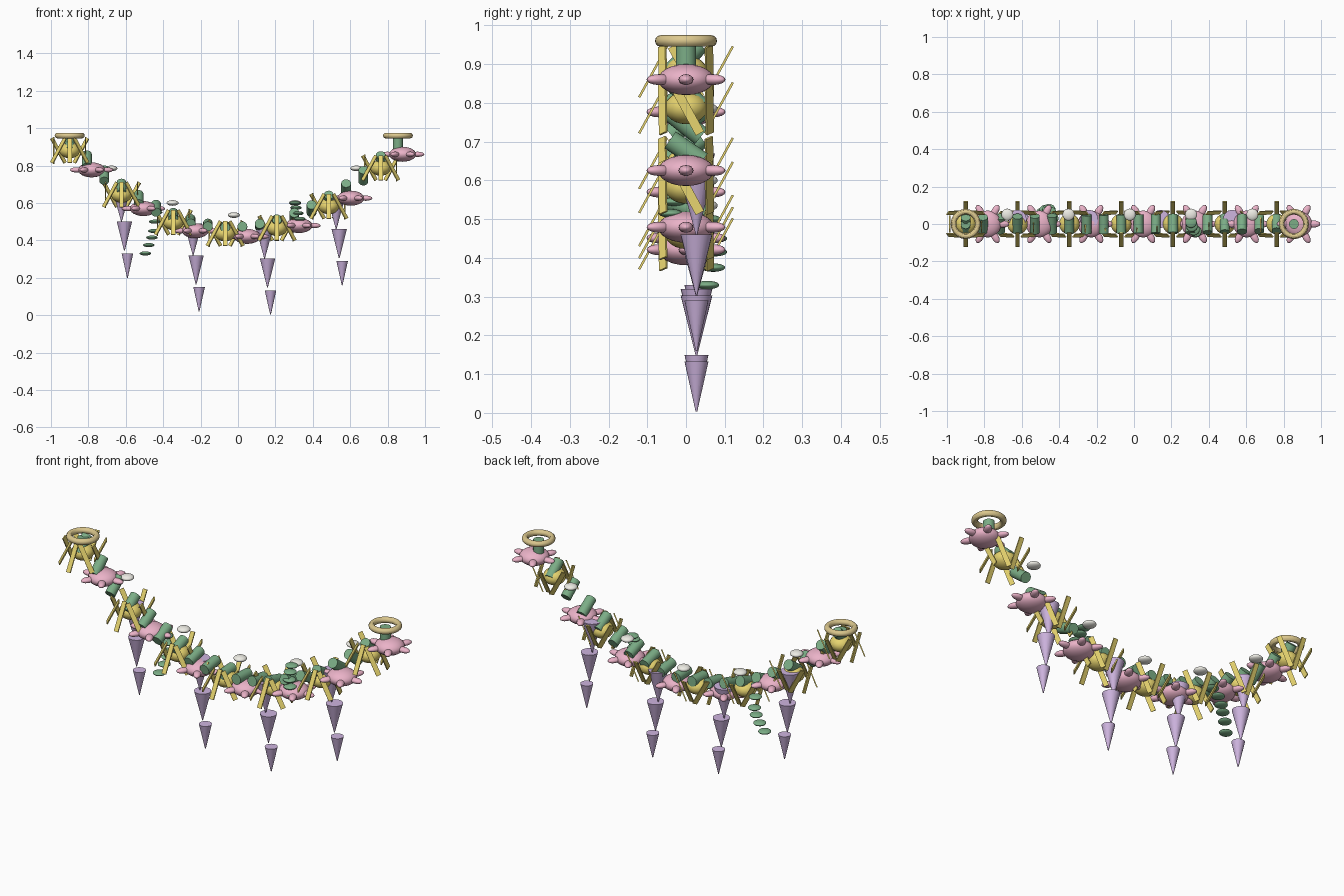
import bpy
from math import sin, cos, pi, atan
from mathutils import Euler

if "Cube" in bpy.data.objects:
    bpy.data.objects.remove(bpy.data.objects["Cube"])


def material(name, rgb):
    m = bpy.data.materials.new(name)
    m.diffuse_color = (*rgb, 1)
    m.use_nodes = True
    m.node_tree.nodes["Principled BSDF"].inputs["Base Color"].default_value = m.diffuse_color
    return m


YELLOW = material("yellow", (0.80, 0.66, 0.16))
PINK = material("pink", (0.83, 0.45, 0.58))
GREEN = material("green", (0.20, 0.42, 0.24))
PURPLE = material("purple", (0.62, 0.46, 0.74))
WHITE = material("white", (0.85, 0.84, 0.78))
GOLD = material("gold", (0.72, 0.58, 0.27))


def finish(name, mat, smooth=True):
    ob = bpy.context.object
    ob.name = name
    ob.data.materials.append(mat)
    if smooth:
        bpy.ops.object.shade_smooth_by_angle()
    return ob


def ellipsoid(name, loc, size, mat, yaw=0, seg=24):
    bpy.ops.mesh.primitive_uv_sphere_add(segments=seg, ring_count=seg // 2, location=loc, rotation=(0, 0, yaw))
    bpy.context.object.scale = size
    return finish(name, mat)


def cylinder(name, loc, radius, length, mat, rot=(0, 0, 0)):
    bpy.ops.mesh.primitive_cylinder_add(vertices=24, radius=radius, depth=length, location=loc, rotation=rot)
    return finish(name, mat)


def curve_z(x):
    return 0.435 + 0.575 * (x + 0.02) ** 2


def yellow_flower(x, z):
    ellipsoid("yellow_flower_core", (x, 0, z), (0.055, 0.055, 0.042), YELLOW)
    for i in range(8):
        a = i * pi / 4
        bpy.ops.mesh.primitive_cube_add(size=1, location=(x + 0.085 * cos(a), 0.085 * sin(a), z),
                                        rotation=(0.5 * cos(a), 0.5 * sin(a), a))
        bpy.context.object.scale = (0.006, 0.024, 0.15)
        finish("yellow_petal", YELLOW, False)


def pink_flower(x, z):
    ellipsoid("pink_flower_core", (x, 0, z), (0.072, 0.072, 0.04), PINK)
    for i in range(6):
        a = i * pi / 3
        ellipsoid("pink_petal", (x + 0.08 * cos(a), 0.08 * sin(a), z),
                  (0.036, 0.019, 0.014), PINK, a, 16)


# Flowers and vine pieces along the hanging curve
STEP = 1.755 / 19
for k in range(20):
    x = -0.90 + STEP * k
    z = curve_z(x)
    if k % 3 == 0:
        yellow_flower(x, z)
    elif k % 3 == 1:
        pink_flower(x + 0.025, z - 0.015)
    if k < 19:
        slope = atan(1.15 * (x + 0.02))
        cylinder("vine_piece", (x, 0, z + 0.036), 0.026, 0.10, GREEN, (pi / 2 - slope, 0, 0))

# Hanging rings with short necks
for x in (-0.90, 0.855):
    cylinder("ring_neck", (x, 0, 0.915), 0.026, 0.08, GREEN)
    bpy.ops.mesh.primitive_torus_add(location=(x, 0, 0.96), major_radius=0.065, minor_radius=0.015,
                                     major_segments=40, minor_segments=12)
    finish("hanging_ring", GOLD)

# Purple hanging bells: three shrinking cones per strand
for x, tip in ((-0.623, 0.20), (-0.24, 0.02), (0.142, 0.003), (0.525, 0.16)):
    for dx, dz, r, h in ((0, 0.30, 0.048, 0.17), (0.016, 0.145, 0.041, 0.155), (0.032, 0, 0.031, 0.13)):
        bpy.ops.mesh.primitive_cone_add(vertices=24, radius1=0.002, radius2=r, depth=h,
                                        location=(x + dx, 0.027, tip + dz + h / 2))
        finish("purple_bell", PURPLE)

# White buds above the curve
for x, z in ((-0.677, 0.785), (-0.35, 0.60), (-0.022, 0.535), (0.305, 0.60), (0.633, 0.785)):
    ellipsoid("white_bud", (x, 0.05, z), (0.032, 0.032, 0.015), WHITE)

# Curling tendrils made of flat beads
LEFT = ((-0.435, 0.03, 0.55), (-0.445, 0.06, 0.50), (-0.45, 0.075, 0.45),
        (-0.46, 0.075, 0.415), (-0.477, 0.07, 0.375), (-0.495, 0.055, 0.33))
RIGHT = ((0.305, 0.01, 0.60), (0.31, -0.01, 0.575), (0.32, -0.03, 0.545),
         (0.33, -0.04, 0.515), (0.335, -0.04, 0.48))
for p in LEFT + RIGHT:
    ellipsoid("tendril_bead", p, (0.031, 0.031, 0.011), GREEN)
